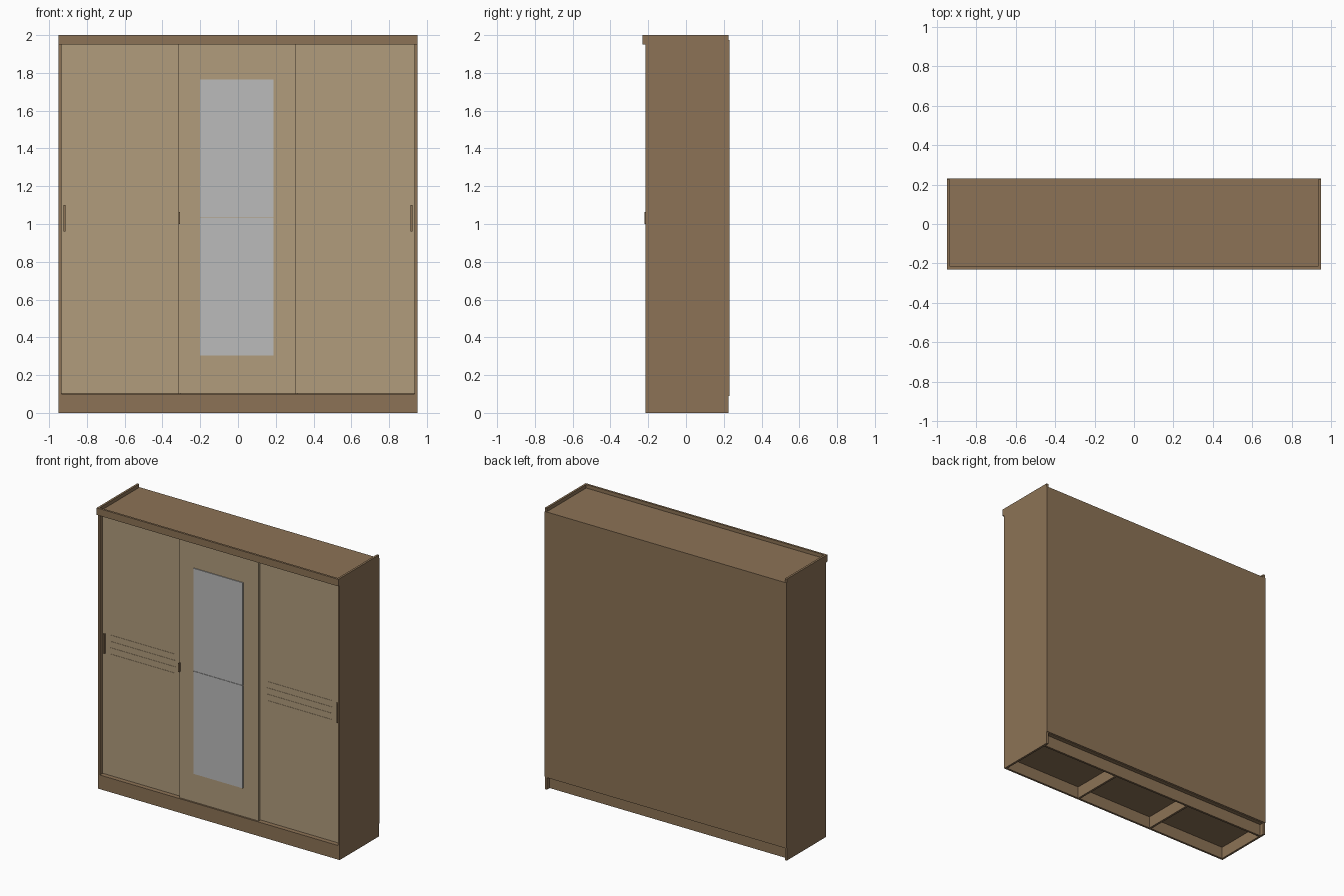
import bpy

cube = bpy.data.objects.get("Cube")
if cube:
    bpy.data.objects.remove(cube, do_unlink=True)


def material(name, rgb):
    mat = bpy.data.materials.new(name)
    mat.use_nodes = True
    mat.diffuse_color = (*rgb, 1)
    mat.node_tree.nodes["Principled BSDF"].inputs["Base Color"].default_value = (*rgb, 1)
    return mat


wood = material("brown wood", (0.262, 0.171, 0.092))
door_wood = material("light wood", (0.44, 0.333, 0.202))
glass = material("mirror grey", (0.5, 0.5, 0.5))


def box(name, x, y, z, mat):
    """Box spanning the (low, high) pairs x, y and z."""
    spans = (x, y, z)
    centre = [(a + b) / 2 for a, b in spans]
    bpy.ops.mesh.primitive_cube_add(size=1, location=centre)
    obj = bpy.context.object
    obj.name = name
    obj.data.name = name
    for v in obj.data.vertices:
        for i, (a, b) in enumerate(spans):
            v.co[i] *= b - a
    obj.data.materials.append(mat)
    return obj


W, T = 0.95, 0.015             # half width, board thickness
FRONT, BACK = -0.215, 0.225    # carcass depth
PLINTH, TOP = 0.1, 1.975
INNER = W - T
SPAN = (-INNER, INNER)
THIRD = 0.31

# Carcass boards
for side, s in (("left", 1), ("right", -1)):
    box(side + "_side_panel", sorted((s * INNER, s * W)), (FRONT, BACK), (0, 2), wood)
    x = (s * THIRD - T / 2, s * THIRD + T / 2)
    box(side + "_partition", x, (-0.14, BACK), (PLINTH, TOP - T), wood)
    box(side + "_plinth_divider", x, (FRONT + T, 0.18), (0, PLINTH - T), wood)
box("top_panel", SPAN, (FRONT, BACK), (TOP - T, TOP), wood)
box("bottom_panel", SPAN, (FRONT + T, BACK), (PLINTH - T, PLINTH), wood)
box("back_panel", (-W, W), (BACK, 0.23), (0.09, TOP), wood)
box("front_plinth", SPAN, (FRONT, FRONT + T), (0, PLINTH), wood)
box("back_plinth", SPAN, (0.18, 0.195), (0, PLINTH - T), wood)
box("cornice", (-W, W), (-0.23, FRONT), (1.95, 2), wood)

# Outer sliding doors, with handles and fine horizontal beads
DOOR_Z = (PLINTH + 0.003, TOP - T)
OUTER = -0.187
for side, s in (("left", 1), ("right", -1)):
    box(side + "_door", sorted((s * 0.29, s * 0.934)), (OUTER, OUTER + T), DOOR_Z, door_wood)
    box(side + "_door_handle", sorted((s * 0.912, s * 0.923)), (OUTER - 0.012, OUTER),
        (0.96, 1.1), wood)
    for i in range(4):
        z = 0.965 + 0.045 * i
        box(f"{side}_door_bead_{i + 1}", sorted((s * 0.36, s * 0.87)),
            (OUTER - 0.002, OUTER), (z - 0.002, z + 0.002), door_wood)

# Middle sliding door, running in front of the others
MID = -0.208
box("middle_door", (-0.315, 0.307), (MID, MID + T), DOOR_Z, door_wood)
box("middle_door_handle", (-0.315, -0.307), (-0.221, MID), (1.0, 1.063), wood)
for name, z in (("lower", (0.305, 1.034)), ("upper", (1.036, 1.765))):
    box(name + "_mirror", (-0.2, 0.187), (MID - 0.006, MID), z, glass)
